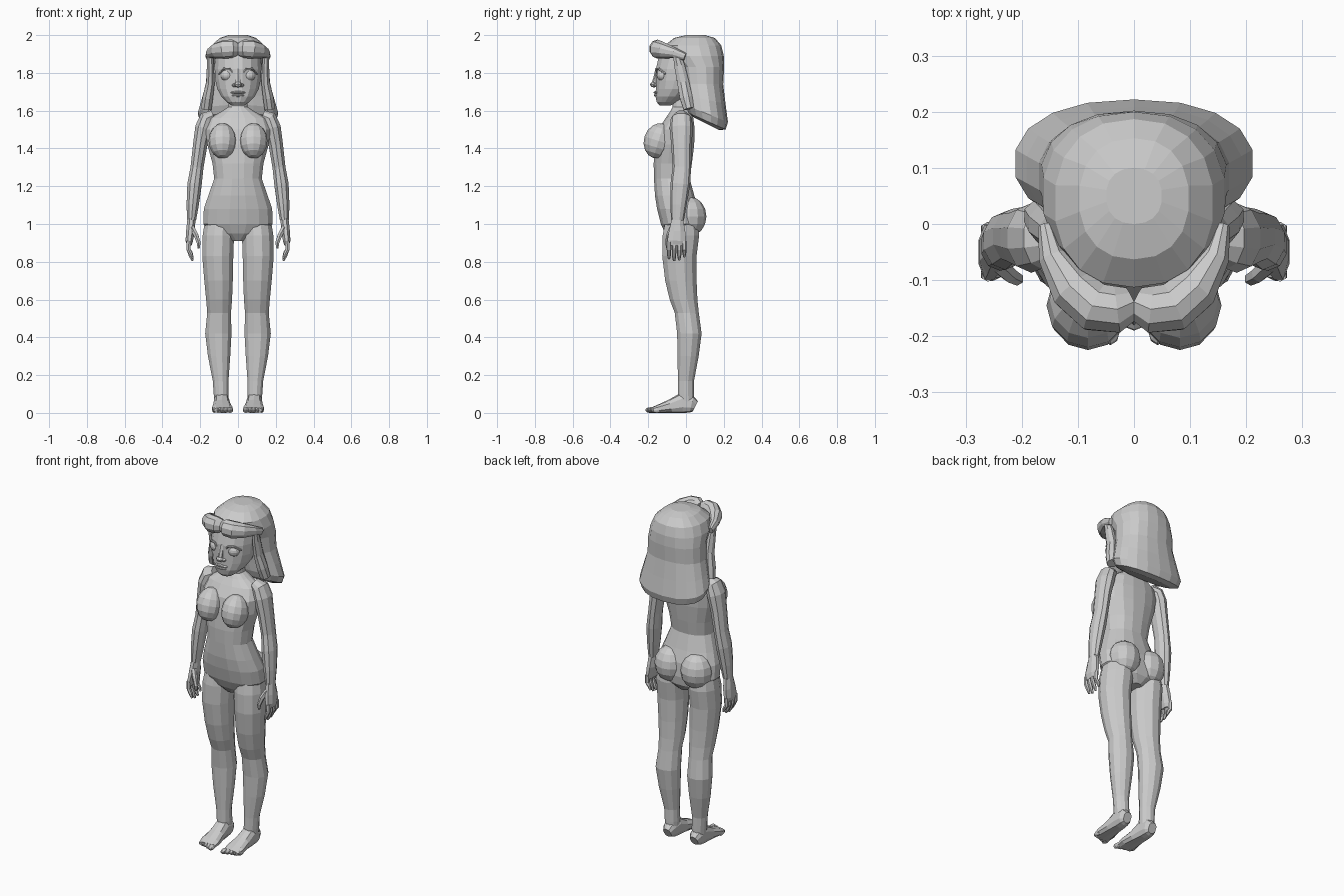
import bpy, bmesh
from math import sin, cos, pi
from mathutils import Vector, Matrix


def finish(name, bm, mirror):
    bmesh.ops.recalc_face_normals(bm, faces=bm.faces)
    me = bpy.data.meshes.new(name)
    bm.to_mesh(me)
    bm.free()
    ob = bpy.data.objects.new(name, me)
    bpy.context.collection.objects.link(ob)
    if mirror:
        m = ob.modifiers.new("mirror", 'MIRROR')
        m.use_mirror_merge = False
    return ob


def tube(name, pts, n=10, mirror=True, ref=(0, 1, 0), flat=False, p=1.0, floor=False):
    """Loft rings (x, y, z, a, b[, tilt]); b is the radius along ref."""
    bm = bmesh.new()
    rings = []
    ref = Vector(ref)
    c = [Vector(q[:3]) for q in pts]
    for i, q in enumerate(pts):
        t = Vector((0, 0, 1)) if flat else (c[min(i + 1, len(c) - 1)] - c[max(i - 1, 0)]).normalized()
        u = ref.cross(t).normalized()
        v = t.cross(u)
        tilt = q[5] if len(q) > 5 else 0
        ring = []
        for k in range(n):
            w = 2 * pi * (k + 0.5) / n
            cu, sv = cos(w), sin(w)
            cu = abs(cu) ** p * (1 if cu > 0 else -1)
            sv = abs(sv) ** p * (1 if sv > 0 else -1)
            co = c[i] + u * q[3] * cu + v * q[4] * sv
            co.z += tilt * q[4] * sv
            if floor:
                co.z = max(co.z, 0)
            ring.append(bm.verts.new(co))
        rings.append(ring)
    for r, s in zip(rings, rings[1:]):
        for k in range(n):
            bm.faces.new((r[k], r[(k + 1) % n], s[(k + 1) % n], s[k]))
    bm.faces.new(rings[0])
    bm.faces.new(rings[-1])
    return finish(name, bm, mirror)


def ball(name, loc, size, mirror=True, tilt=0, seg=12, rows=8):
    bm = bmesh.new()
    mat = Matrix.Translation(loc) @ Matrix.Rotation(tilt, 4, 'X') @ Matrix.Diagonal((*size, 1))
    bmesh.ops.create_uvsphere(bm, u_segments=seg, v_segments=rows, radius=1, matrix=mat)
    return finish(name, bm, mirror)


# Torso and neck
tube("torso", [
    (0, -.02, .91, .04, .06), (0, -.022, .95, .14, .09), (0, -.03, 1.0, .187, .105),
    (0, -.043, 1.08, .184, .112), (0, -.06, 1.15, .16, .106), (0, -.075, 1.24, .128, .096),
    (0, -.07, 1.32, .137, .103), (0, -.06, 1.42, .165, .105), (0, -.05, 1.5, .175, .098),
    (0, -.035, 1.56, .155, .075), (0, -.025, 1.595, .09, .06), (0, -.02, 1.62, .052, .052),
    (0, -.02, 1.71, .048, .05)], n=16, mirror=False, flat=True, p=.88)
ball("chest", (.082, -.145, 1.44), (.074, .078, .095), tilt=-.3)
ball("seat", (.085, .018, 1.04), (.092, .09, .105))

# Legs
tube("leg", [
    (.1, -.025, 1.0, .08, .09), (.104, -.027, .94, .086, .1), (.107, -.035, .83, .085, .094),
    (.103, -.027, .7, .078, .086), (.1, -.013, .6, .071, .076), (.1, .004, .53, .065, .066),
    (.104, .018, .42, .072, .067), (.1, .011, .3, .061, .058), (.092, 0, .17, .043, .044),
    (.089, 0, .1, .041, .045), (.088, .002, .04, .037, .043)], n=12, flat=True)

# Feet and toes
tube("foot", [
    (.088, .05, .035, .025, .03), (.088, .03, .045, .038, .045), (.087, -.02, .052, .041, .056),
    (.085, -.08, .035, .047, .037), (.083, -.14, .022, .056, .024), (.08, -.18, .014, .05, .015)],
    ref=(0, 0, 1), floor=True, p=.8)
for i in range(5):
    ball("toe", (.042 + .021 * i, -.19 + .009 * i, .015), (.017 - .0015 * i, .026, .015), seg=8, rows=6)

# Arms
tube("arm", [
    (.13, -.025, 1.575, .03, .035), (.165, -.025, 1.56, .042, .055), (.183, -.025, 1.51, .046, .062),
    (.2, -.024, 1.42, .04, .054), (.217, -.022, 1.3, .036, .049), (.23, -.03, 1.21, .04, .052),
    (.24, -.04, 1.1, .034, .043), (.246, -.045, 1.02, .025, .034)])

# Hands
tube("palm", [
    (.246, -.045, 1.03, .023, .032), (.252, -.047, .96, .025, .047),
    (.258, -.05, .91, .021, .053), (.258, -.05, .885, .013, .05)], n=8)
for i, drop in enumerate((.01, 0, .004, .02)):
    y = -.09 + .027 * i
    tube("finger", [(.26, y, .91, .013, .013), (.262, y, .865, .012, .012),
                    (.25, y, .83 + drop, .011, .011), (.24, y, .805 + drop, .006, .006)], n=6)
tube("thumb", [(.243, -.07, .98, .016, .018), (.222, -.09, .94, .014, .015),
               (.208, -.098, .9, .012, .012), (.208, -.098, .87, .006, .006)], n=6)

# Head
tube("head", [
    (0, -.11, 1.628, .035, .03), (0, -.098, 1.645, .06, .058), (0, -.075, 1.675, .09, .088),
    (0, -.05, 1.715, .112, .112), (0, -.035, 1.76, .122, .127), (0, -.025, 1.82, .126, .137),
    (0, -.01, 1.88, .125, .138), (0, 0, 1.94, .1, .11)], n=16, mirror=False, flat=True)

# Face details
ball("eye", (.057, -.123, 1.787), (.036, .032, .032))
tube("upper_eyelid", [(.02, -.148, 1.79, .006, .006), (.045, -.157, 1.822, .006, .006),
                      (.075, -.143, 1.822, .006, .006), (.1, -.11, 1.795, .006, .006)], n=6)
ball("nose_tip", (0, -.17, 1.738), (.021, .02, .015), mirror=False, seg=8, rows=6)
ball("nostril", (.019, -.158, 1.735), (.013, .014, .01), seg=8, rows=6)
tube("nose_bridge", [(0, -.15, 1.82, .018, .012), (0, -.157, 1.78, .014, .014),
                     (0, -.168, 1.742, .014, .014)], n=6, mirror=False)
ball("upper_lip", (0, -.153, 1.696), (.042, .019, .009), mirror=False, seg=10, rows=6)
ball("lower_lip", (0, -.15, 1.681), (.035, .02, .01), mirror=False, seg=10, rows=6)

# Hair: cap with flared back
tube("hair", [
    (0, .05, 2.0, .05, .05), (0, .045, 1.985, .098, .108), (0, .037, 1.945, .142, .15),
    (0, .05, 1.89, .163, .15), (0, .08, 1.83, .167, .122), (0, .085, 1.74, .172, .112),
    (0, .097, 1.66, .194, .112, -.2), (0, .108, 1.585, .214, .114, -.4),
    (0, .11, 1.545, .2, .1, -.45), (0, .11, 1.53, .15, .065, -.5)],
    n=18, mirror=False, flat=True, p=.88)

# Hair: rolled fringe and side locks
tube("fringe_roll", [
    (.003, -.14, 1.925, .03, .035), (.03, -.152, 1.928, .044, .048), (.07, -.148, 1.925, .046, .05),
    (.11, -.115, 1.918, .042, .042), (.145, -.06, 1.905, .026, .028), (.158, -.005, 1.885, .014, .02)],
    ref=(0, 0, 1))
tube("side_lock", [
    (.148, -.05, 1.9, .016, .02), (.146, -.035, 1.84, .02, .03), (.146, -.015, 1.75, .024, .034),
    (.16, .0, 1.67, .03, .036), (.168, .015, 1.61, .03, .03)], n=8)
